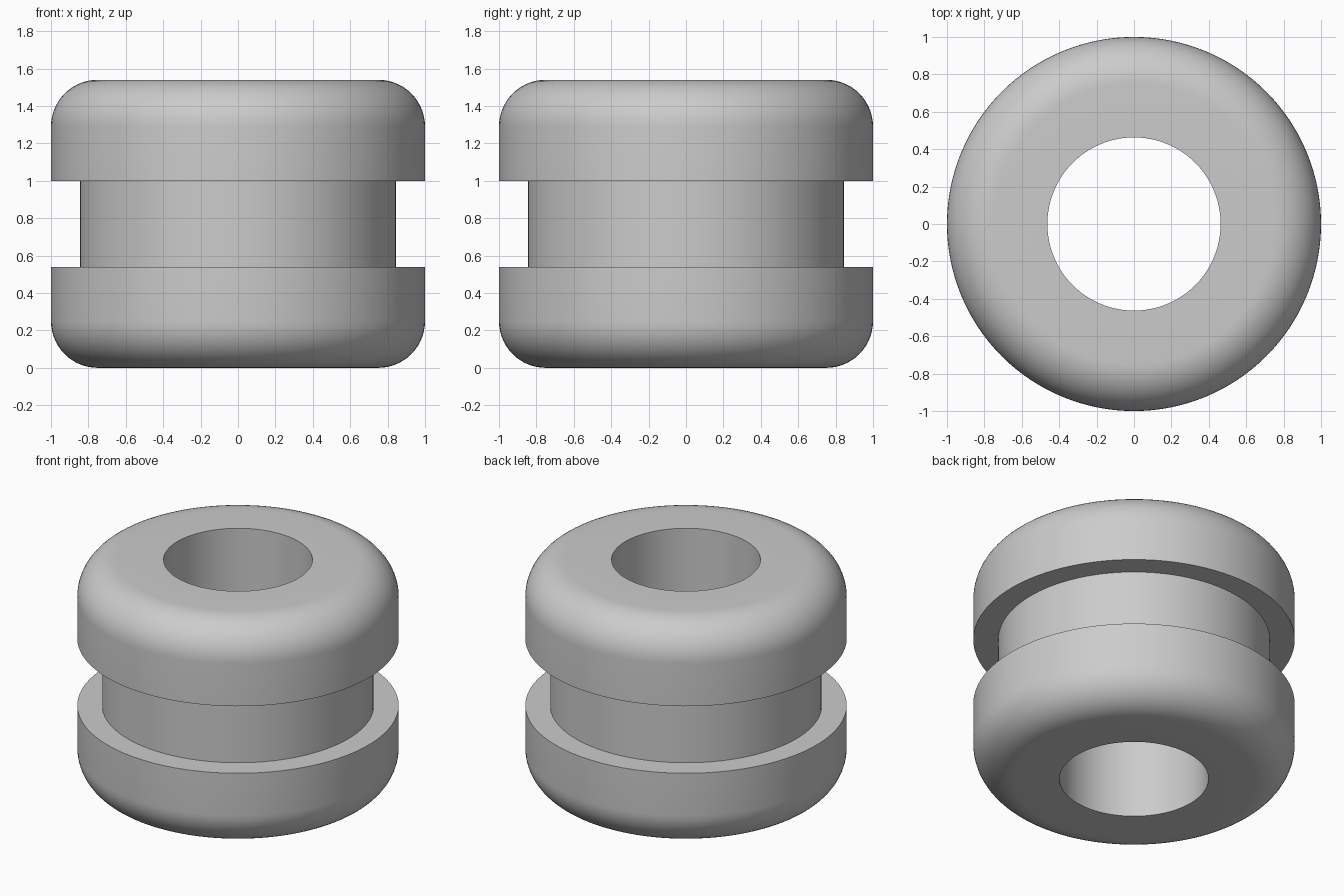
import bpy
import bmesh
from math import sin, cos, pi, radians

SEGMENTS = 128
HEIGHT, OUTER, GROOVE, BORE = 1.54, 1.0, 0.845, 0.463
GROOVE_LOW, GROOVE_HIGH, FILLET = 0.54, 1.0, 0.25
FILLET_STEPS = 14

if "Cube" in bpy.data.objects:
    bpy.data.objects.remove(bpy.data.objects["Cube"], do_unlink=True)

# Rubber colour
rubber = bpy.data.materials.new("grey rubber")
rubber.use_nodes = True
colour = (0.6, 0.6, 0.6, 1)
rubber.diffuse_color = colour
rubber.node_tree.nodes["Principled BSDF"].inputs["Base Color"].default_value = colour


def fillet(centre_z, start):
    """Quarter-circle of (radius, z) points from the start angle."""
    angles = [start + pi / 2 * i / FILLET_STEPS for i in range(FILLET_STEPS + 1)]
    return [(OUTER - FILLET + FILLET * cos(a), centre_z + FILLET * sin(a)) for a in angles]


# Closed cross-section: bore, lower flange, groove, upper flange
profile = [(BORE, 0)]
profile += fillet(FILLET, -pi / 2)
profile += [(OUTER, GROOVE_LOW), (GROOVE, GROOVE_LOW), (GROOVE, GROOVE_HIGH), (OUTER, GROOVE_HIGH)]
profile += fillet(HEIGHT - FILLET, 0)
profile += [(BORE, HEIGHT)]

# Revolve the cross-section around z
bm = bmesh.new()
rings = []
for i in range(SEGMENTS):
    a = 2 * pi * i / SEGMENTS
    rings.append([bm.verts.new((r * cos(a), r * sin(a), z)) for r, z in profile])
for i, ring in enumerate(rings):
    following = rings[(i + 1) % SEGMENTS]
    for j in range(len(profile)):
        k = (j + 1) % len(profile)
        bm.faces.new((ring[j], following[j], following[k], ring[k]))
bmesh.ops.recalc_face_normals(bm, faces=bm.faces)

mesh = bpy.data.meshes.new("grommet")
bm.to_mesh(mesh)
bm.free()
mesh.materials.append(rubber)
grommet = bpy.data.objects.new("grommet", mesh)
bpy.context.collection.objects.link(grommet)

# Smooth curves, crisp rims
bpy.ops.object.select_all(action="DESELECT")
grommet.select_set(True)
bpy.context.view_layer.objects.active = grommet
bpy.ops.object.shade_smooth_by_angle(angle=radians(30))
